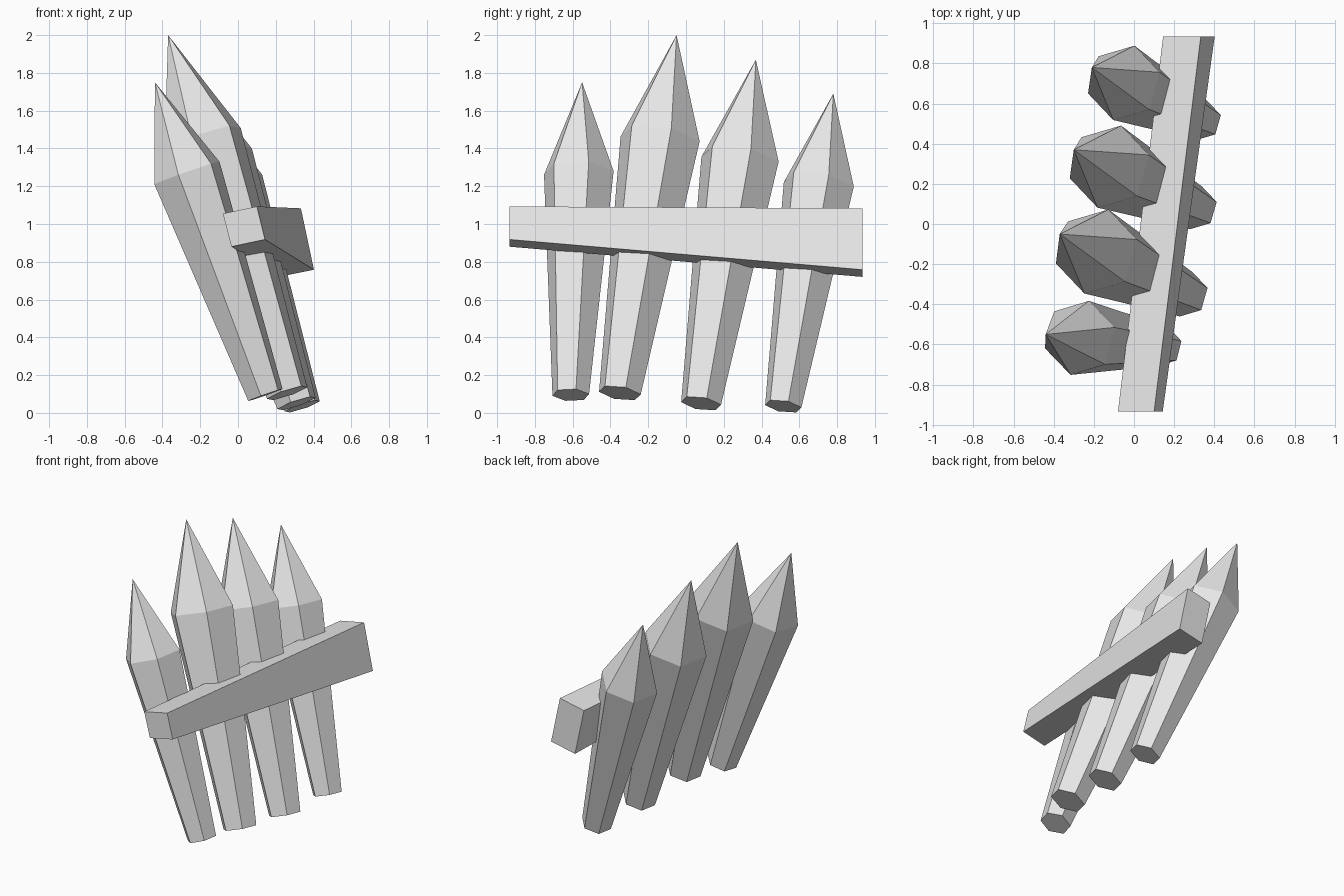
import bpy
import bmesh
from math import cos, sin, radians
from mathutils import Vector

default = bpy.data.objects.get("Cube")
if default:
    bpy.data.objects.remove(default, do_unlink=True)

GREY = (0.8, 0.8, 0.8, 1.0)
mat = bpy.data.materials.new("plain_grey")
mat.use_nodes = True
mat.diffuse_color = GREY
mat.node_tree.nodes["Principled BSDF"].inputs["Base Color"].default_value = GREY


def finish(name, bm):
    bmesh.ops.recalc_face_normals(bm, faces=bm.faces)
    mesh = bpy.data.meshes.new(name)
    bm.to_mesh(mesh)
    bm.free()
    mesh.materials.append(mat)
    bpy.context.collection.objects.link(bpy.data.objects.new(name, mesh))


def bridge(bm, a, b):
    for i in range(len(a)):
        j = (i + 1) % len(a)
        bm.faces.new((a[i], a[j], b[j], b[i]))


def stake(name, base, tip, r_base, r_shoulder, shoulder=0.71):
    """Six-sided post widening up to a shoulder, then a point."""
    base, tip = Vector(base), Vector(tip)
    axis = (tip - base).normalized()
    side = Vector((0, 1, 0))
    side = (side - axis * side.dot(axis)).normalized()
    out = side.cross(axis)
    bm = bmesh.new()

    def ring(center, r):
        angles = [radians(14 + 60 * k) for k in range(6)]
        return [bm.verts.new(center + r * (side * cos(a) + out * sin(a))) for a in angles]

    low = ring(base, r_base)
    high = ring(base.lerp(tip, shoulder), r_shoulder)
    point = bm.verts.new(tip)
    bm.faces.new(low)
    bridge(bm, low, high)
    for i in range(6):
        bm.faces.new((high[i], high[(i + 1) % 6], point))
    finish(name, bm)


# Leaning stakes, front to back
stake("stake_front", (0.145, -0.61, 0.095), (-0.44, -0.55, 1.75), 0.10, 0.19)
stake("stake_mid_front", (0.26, -0.35, 0.105), (-0.37, -0.05, 2.0), 0.115, 0.218)
stake("stake_mid_back", (0.31, 0.08, 0.05), (-0.30, 0.37, 1.87), 0.11, 0.213)
stake("stake_back", (0.34, 0.515, 0.035), (-0.21, 0.78, 1.69), 0.10, 0.193)

# Cross rail, taller at the back end
bm = bmesh.new()
front = [(-0.08, 1.055), (0.10, 1.093), (0.143, 0.918), (-0.035, 0.88)]
back = [(0.145, 1.045), (0.333, 1.083), (0.402, 0.758), (0.215, 0.72)]
ends = [[bm.verts.new((x, y, z)) for x, z in prof]
        for prof, y in ((front, -0.935), (back, 0.935))]
for end in ends:
    bm.faces.new(end)
bridge(bm, *ends)
finish("cross_rail", bm)
